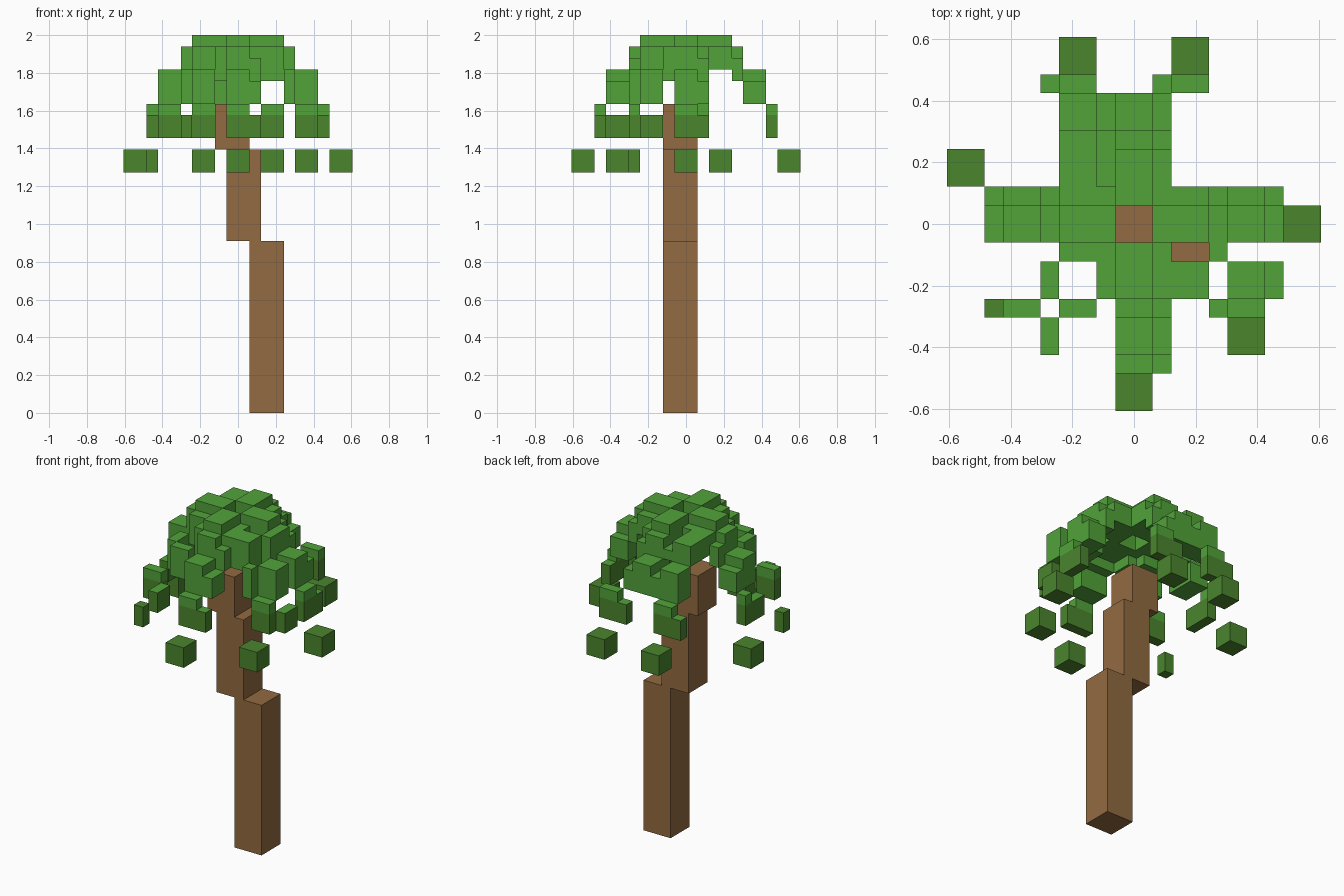
import bpy, bmesh

cube = bpy.data.objects.get("Cube")
if cube:
    bpy.data.objects.remove(cube, do_unlink=True)

U = 2 / 33          # size of one block unit
SPLIT = 26          # leaves below this height are dark


def material(name, rgb):
    m = bpy.data.materials.new(name)
    m.use_nodes = True
    col = (*rgb, 1)
    m.diffuse_color = col
    b = m.node_tree.nodes["Principled BSDF"]
    b.inputs["Base Color"].default_value = col
    b.inputs["Roughness"].default_value = 0.9
    return m


BARK = material("bark brown", (0.287, 0.147, 0.053))
LIGHT = material("light leaf green", (0.084, 0.366, 0.042))
DARK = material("dark leaf green", (0.069, 0.235, 0.027))


def build(name, boxes, mats):
    """One object from boxes (x0, x1, y0, y1, z0, z1) in block units."""
    bm = bmesh.new()
    for x0, x1, y0, y1, z0, z1 in boxes:
        # Cut a box in two where the leaf colour changes
        cuts = [z0, SPLIT, z1] if len(mats) > 1 and z0 < SPLIT < z1 else [z0, z1]
        rings = [[bm.verts.new((x * U, y * U, z * U)) for x, y in
                  ((x0, y0), (x1, y0), (x1, y1), (x0, y1))] for z in cuts]
        faces = [bm.faces.new(rings[0][::-1]), bm.faces.new(rings[-1])]
        for lo, hi in zip(rings, rings[1:]):
            for i in range(4):
                j = (i + 1) % 4
                faces.append(bm.faces.new((lo[i], lo[j], hi[j], hi[i])))
        for f in faces:
            if len(mats) > 1 and f.calc_center_median().z < SPLIT * U:
                f.material_index = 1
    mesh = bpy.data.meshes.new(name)
    bm.to_mesh(mesh)
    bm.free()
    for m in mats:
        mesh.materials.append(m)
    ob = bpy.data.objects.new(name, mesh)
    bpy.context.collection.objects.link(ob)


# Leaning trunk in three steps
for name, x, z0, z1 in (("trunk_lower", 1, 0, 15), ("trunk_middle", -1, 15, 23),
                        ("trunk_upper", -2, 23, 27)):
    build(name, [(x, x + 3, -2, 1, z0, z1)], [BARK])

# Drooping steps of a frond: inner and outer radius, bottom and top
STEPS = ((1, 4, 30, 33), (4, 5, 29, 32), (5, 7, 27, 30), (7, 8, 24, 27), (8, 10, 21, 23))


def frond(name, axis, sign, main, side, end_main, end_side, tip, steps=STEPS):
    """Main strip with a lower strip beside it, and a hanging tip."""
    boxes = []
    for r0, r1, z0, z1 in steps:
        a, b = sorted((r0 * sign, r1 * sign))
        if r0 == 8:
            strips = [(tip, z1)]
        elif r0 == 7:
            strips = [(end_main, z1), (end_side, z1 - 1)]
        else:
            strips = [(main, z1), (side, z1 - 1)]
        for (c, d), top in strips:
            span = (a, b, c, d) if axis == "x" else (c, d, a, b)
            boxes.append((*span, z0, top))
    build(name, boxes, [LIGHT, DARK])


MID, NEXT = (-1, 1), (1, 2)
frond("left_frond", "x", 1, MID, NEXT, MID, NEXT, MID)
frond("right_frond", "x", -1, MID, NEXT, NEXT, MID, (2, 4))
frond("front_frond", "y", -1, MID, NEXT, MID, NEXT, MID)
frond("back_left_frond", "y", 1, MID, NEXT, (2, 4), NEXT, (2, 4))
frond("back_right_frond", "y", 1, (-4, -2), (-2, -1), (-4, -2), (-5, -4), (-4, -2),
      ((2, 5, 30, 32),) + STEPS[2:])

# Diagonal fronds at the front corners
build("front_left_frond", [
    (1, 2, -2, -1, 30, 32), (2, 4, -4, -2, 29, 32), (4, 5, -2, -1, 29, 32),
    (4, 5, -5, -4, 27, 30), (5, 7, -4, -2, 27, 30), (5, 7, -5, -4, 24, 27),
    (7, 8, -4, -2, 24, 26), (5, 7, -7, -5, 21, 23)], [LIGHT, DARK])
build("front_right_frond", [
    (-2, -1, -2, -1, 30, 32), (-2, -1, -4, -2, 29, 32), (-4, -2, -2, -1, 29, 32),
    (-5, -4, -4, -2, 27, 30), (-4, -2, -5, -4, 27, 30), (-7, -5, -5, -4, 24, 27),
    (-5, -4, -7, -5, 24, 26), (-8, -7, -5, -4, 21, 23)], [LIGHT, DARK])
